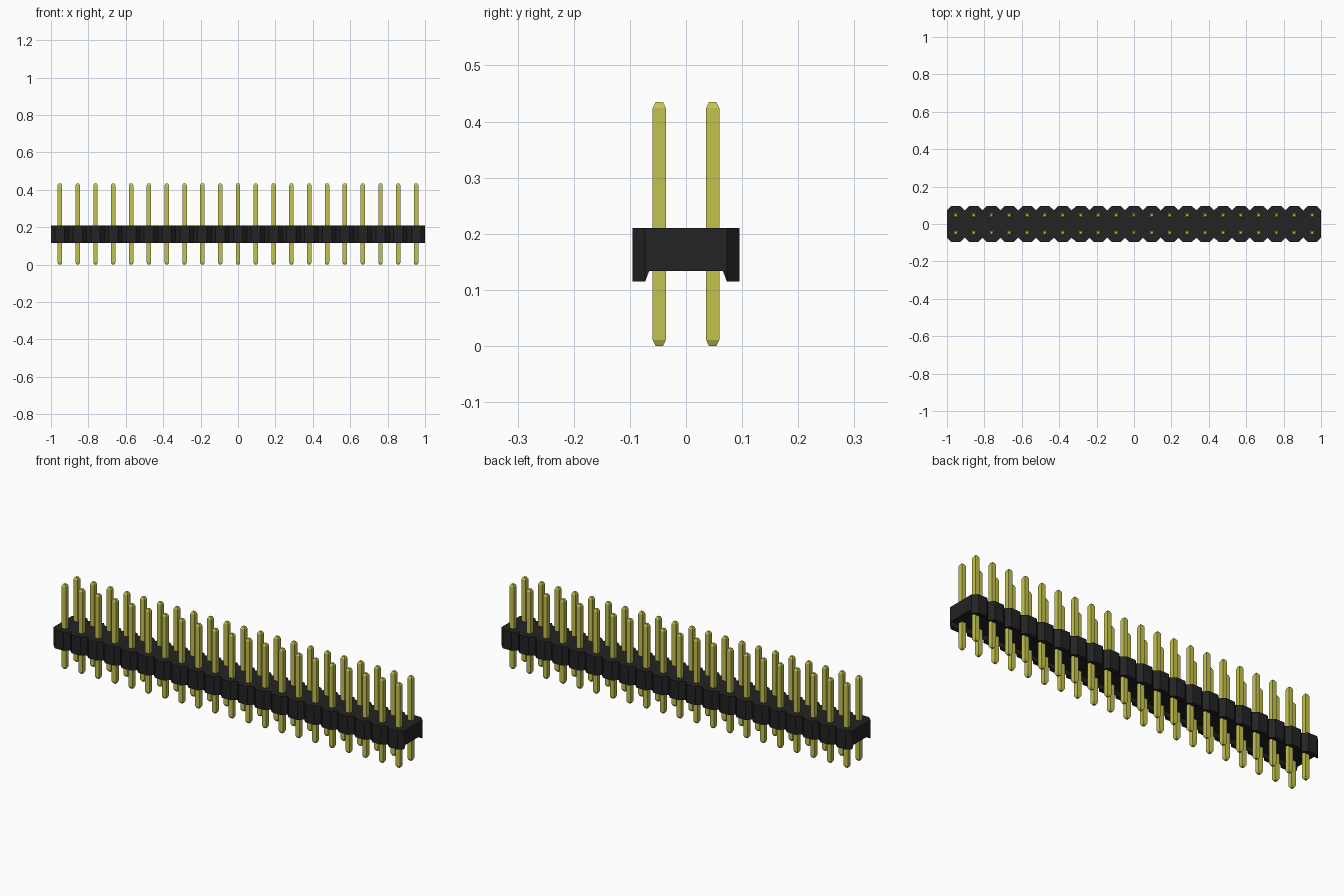
import bpy
import bmesh

cube = bpy.data.objects.get("Cube")
if cube:
    bpy.data.objects.remove(cube, do_unlink=True)

COLUMNS = 21
PITCH = 2.0 / COLUMNS


def make_material(name, rgb, roughness):
    mat = bpy.data.materials.new(name)
    mat.use_nodes = True
    mat.diffuse_color = (*rgb, 1)
    bsdf = mat.node_tree.nodes["Principled BSDF"]
    bsdf.inputs["Base Color"].default_value = (*rgb, 1)
    bsdf.inputs["Roughness"].default_value = roughness
    return mat


def loft(name, rings, mat):
    """Skin a list of equal-length point rings and cap both ends."""
    bm = bmesh.new()
    loops = [[bm.verts.new(p) for p in ring] for ring in rings]
    n = len(loops[0])
    for a, b in zip(loops, loops[1:]):
        for i in range(n):
            j = (i + 1) % n
            bm.faces.new((a[i], a[j], b[j], b[i]))
    bm.faces.new(loops[0])
    bm.faces.new(loops[-1])
    bmesh.ops.recalc_face_normals(bm, faces=bm.faces[:])
    mesh = bpy.data.meshes.new(name)
    bm.to_mesh(mesh)
    bm.free()
    mesh.materials.append(mat)
    return mesh


def add_object(name, mesh, location=(0, 0, 0)):
    obj = bpy.data.objects.new(name, mesh)
    obj.location = location
    bpy.context.collection.objects.link(obj)
    return obj


black = make_material("black plastic", (0.0168, 0.0168, 0.0168), 0.7)
gold = make_material("yellow metal", (0.56, 0.55, 0.078), 0.5)


# Housing: cross-section with a channel underneath, swept through the side notches
def housing_section(x, w):
    half = [(w, 0.21), (w, 0.115), (0.0728, 0.115), (0.0655, 0.134)]
    profile = half + [(-y, z) for y, z in reversed(half)]
    return [(x, y, z) for y, z in profile]


NOTCH, BUMP, CHAMFER = 0.0732, 0.0953, 0.0225
stations = []
for i in range(COLUMNS):
    x0 = -1 + i * PITCH
    stations += [(x0, NOTCH), (x0 + CHAMFER, BUMP), (x0 + PITCH - CHAMFER, BUMP)]
stations.append((1.0, NOTCH))
add_object("housing", loft("housing", [housing_section(x, w) for x, w in stations], black))


# Pins: square bars with tapered tips, two rows sharing one mesh
def square(r, z):
    return [(-r, -r, z), (r, -r, z), (r, r, z), (-r, r, z)]


pin = loft("pin", [square(0.0065, 0), square(0.0118, 0.011),
                   square(0.0118, 0.424), square(0.0065, 0.435)], gold)
for row, side in (("front", -1), ("back", 1)):
    for i in range(COLUMNS):
        x = -1 + (i + 0.5) * PITCH
        add_object(f"{row}_pin_{i + 1:02d}", pin, (x, side * PITCH / 2, 0))
